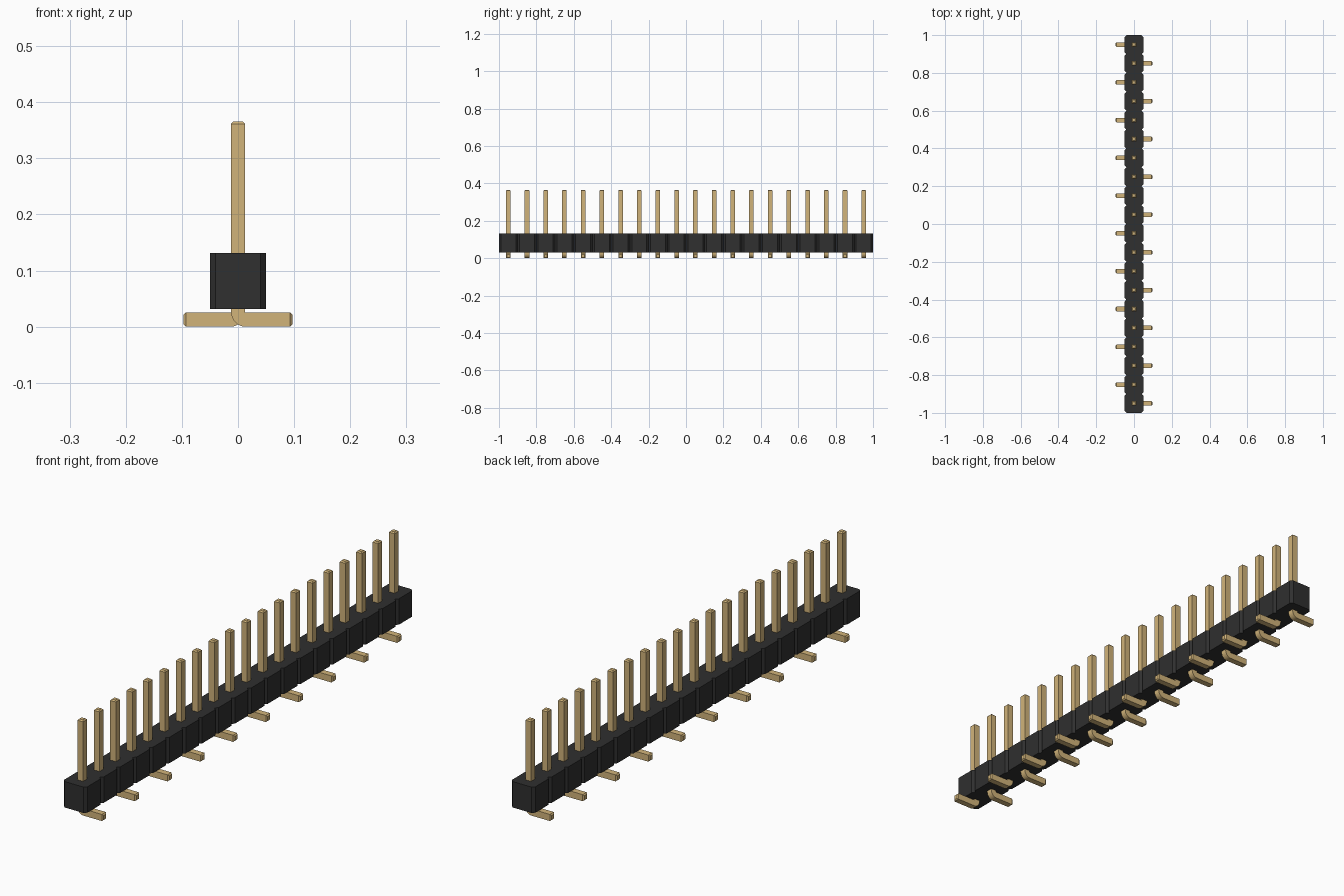
import bpy, bmesh, math

cube = bpy.data.objects.get("Cube")
if cube:
    bpy.data.objects.remove(cube, do_unlink=True)

COUNT, PITCH = 20, 0.1


def material(name, rgb, roughness):
    m = bpy.data.materials.new(name)
    m.use_nodes = True
    m.diffuse_color = (*rgb, 1)
    bsdf = m.node_tree.nodes["Principled BSDF"]
    bsdf.inputs["Base Color"].default_value = (*rgb, 1)
    bsdf.inputs["Roughness"].default_value = roughness
    return m


def finish(bm, name, mat):
    bmesh.ops.recalc_face_normals(bm, faces=bm.faces)
    mesh = bpy.data.meshes.new(name)
    bm.to_mesh(mesh)
    bm.free()
    mesh.materials.append(mat)
    return mesh


def add(name, mesh, location=(0, 0, 0), turn=0):
    ob = bpy.data.objects.new(name, mesh)
    ob.location = location
    ob.rotation_euler.z = turn
    bpy.context.collection.objects.link(ob)
    return ob


black = material("black plastic", (0.029, 0.029, 0.029), 0.6)
gold = material("gold metal", (0.64, 0.455, 0.195), 0.4)

# Housing: a row of blocks with chamfered corners, extruded upwards
half, cut, bottom, top = PITCH / 2, 0.01, 0.0315, 0.1315
side = []
for i in range(COUNT):
    y = -1 + i * PITCH
    side += [(half - cut, y), (half, y + cut), (half, y + PITCH - cut)]
side.append((half - cut, 1))
outline = side + [(-x, y) for x, y in reversed(side)]
bm = bmesh.new()
base = bm.faces.new([bm.verts.new((x, y, bottom)) for x, y in outline])
extruded = bmesh.ops.extrude_face_region(bm, geom=[base], use_keep_orig=True)
for v in extruded["geom"]:
    if isinstance(v, bmesh.types.BMVert):
        v.co.z = top
add("housing", finish(bm, "housing", black))

# Pin: square rings swept down the post, round the bend and out along the foot
w, tip, inner = 0.0122, 0.0045, 0.001
pin_top, foot_end, foot_top = 0.366, 0.097, 0.0255
rings = [  # (outer x, outer z, inner x, inner z, half depth)
    (-w + tip, pin_top, w - tip, pin_top, w - tip),
    (-w, pin_top - tip, w, pin_top - tip, w),
]
cx, cz = w + inner, foot_top + inner
outer = cx + w
for i in range(9):
    a = math.pi / 2 * i / 8
    c, s = math.cos(a), math.sin(a)
    rings.append((cx - outer * c, cz - cz * s, cx - inner * c, cz - inner * s, w))
rings += [
    (foot_end - tip, 0, foot_end - tip, foot_top, w),
    (foot_end, tip, foot_end, foot_top - tip, w - tip),
]
bm = bmesh.new()
loops = [[bm.verts.new(p) for p in ((ox, -d, oz), (ix, -d, iz), (ix, d, iz), (ox, d, oz))]
         for ox, oz, ix, iz, d in rings]
for a, b in zip(loops, loops[1:]):
    for k in range(4):
        n = (k + 1) % 4
        bm.faces.new((a[k], a[n], b[n], b[k]))
bm.faces.new(loops[0])
bm.faces.new(loops[-1])
pin_mesh = finish(bm, "pin", gold)

# Feet alternate left and right along the row
for i in range(COUNT):
    y = -1 + (i + 0.5) * PITCH
    pin = add(f"pin_{i + 1}", pin_mesh, (0, y, 0), math.pi * (i % 2))
    if i == 0:
        bpy.ops.object.select_all(action="DESELECT")
        pin.select_set(True)
        bpy.context.view_layer.objects.active = pin
        bpy.ops.object.shade_smooth_by_angle(angle=math.radians(30))
